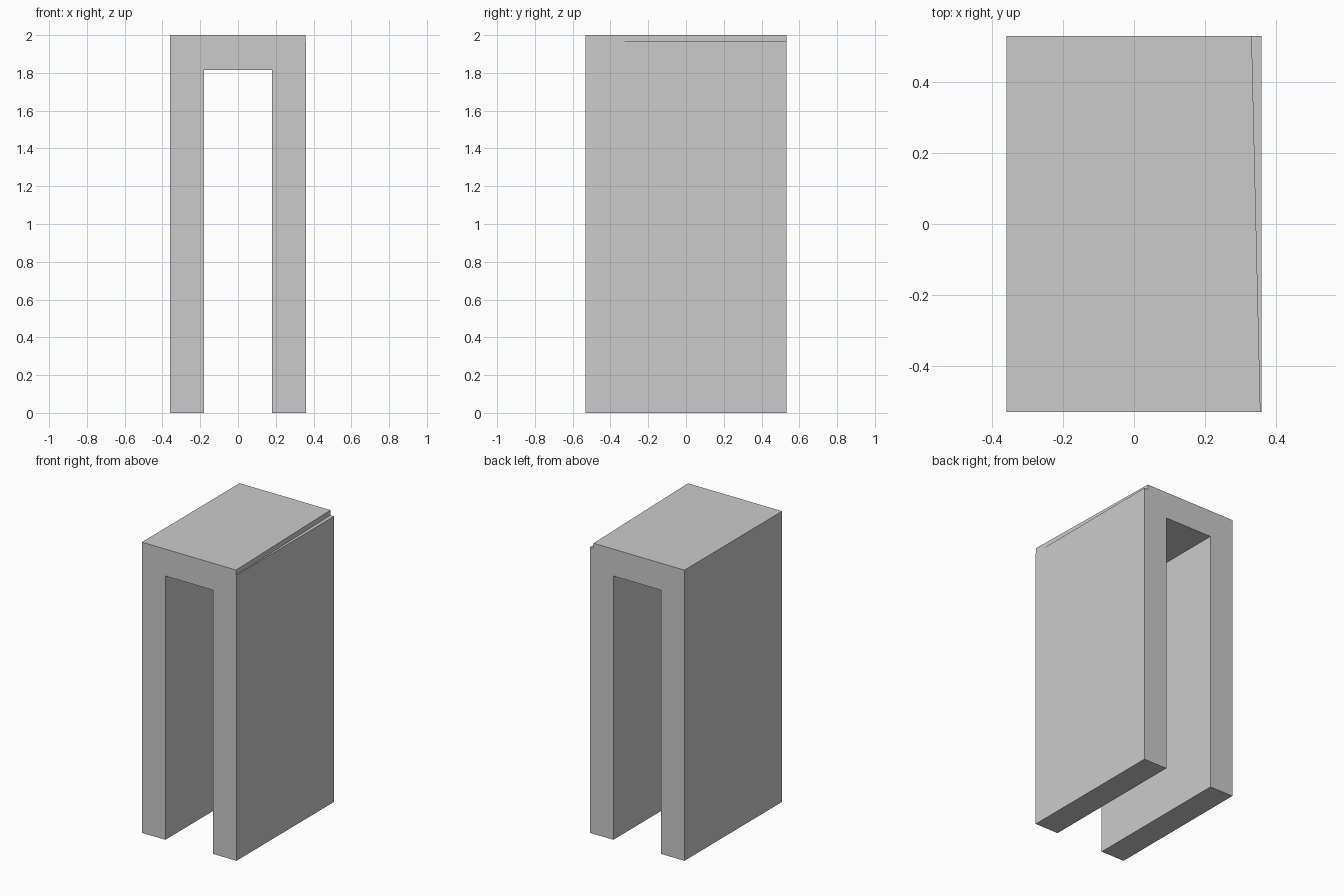
import bpy, bmesh

if "Cube" in bpy.data.objects:
    bpy.data.objects.remove(bpy.data.objects["Cube"])

HW, HD, H = 0.36, 0.531, 2.0      # half width, half depth, height
IN, SOFFIT = 0.181, 1.815         # opening half width, opening height
LEDGE = 1.965


def prism(name, outline, offset):
    """Extrude a flat outline along an offset vector into a solid."""
    bm = bmesh.new()
    face = bm.faces.new([bm.verts.new(p) for p in outline])
    ext = bmesh.ops.extrude_face_region(bm, geom=[face], use_keep_orig=True)
    verts = [g for g in ext["geom"] if isinstance(g, bmesh.types.BMVert)]
    bmesh.ops.translate(bm, verts=verts, vec=offset)
    bmesh.ops.recalc_face_normals(bm, faces=bm.faces)
    mesh = bpy.data.meshes.new(name)
    bm.to_mesh(mesh)
    bm.free()
    obj = bpy.data.objects.new(name, mesh)
    bpy.context.collection.objects.link(obj)
    return obj


# Doorway-shaped block: two thick side walls and a lintel
half = [(HW, H), (HW, 0), (IN, 0), (IN, SOFFIT)]
profile = half + [(-x, z) for x, z in reversed(half)]
arch = prism("arch_block", [(x, -HD, z) for x, z in profile], (0, 2 * HD, 0))

# Tapered rebate along the top right edge, widening to the back
wedge = prism("rebate_cutter",
              [(HW - 0.002, -HD - 0.05, LEDGE), (HW + 0.1, -HD - 0.05, LEDGE),
               (HW + 0.1, HD + 0.05, LEDGE), (HW - 0.029, HD + 0.05, LEDGE)],
              (0, 0, 0.1))
wedge.hide_render = True
wedge.hide_set(True)

cut = arch.modifiers.new("rebate", 'BOOLEAN')
cut.operation = 'DIFFERENCE'
cut.solver = 'EXACT'
cut.object = wedge
